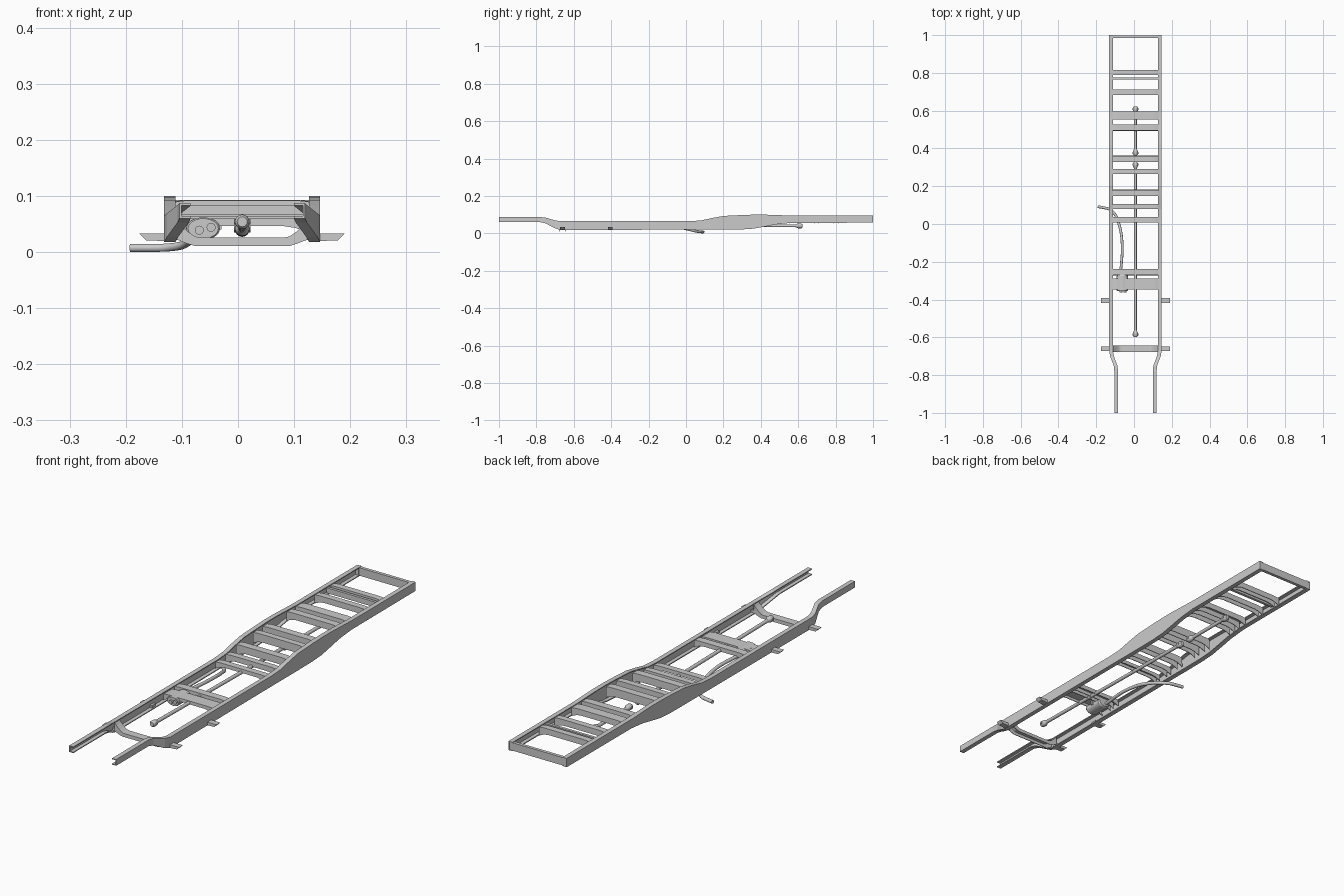
import bpy, bmesh, math
from mathutils import Vector

if "Cube" in bpy.data.objects:
    bpy.data.objects.remove(bpy.data.objects["Cube"])

CX = 0.0075   # centre line of the frame
IN = 0.121    # half distance between the rail inner faces


def finish(name, bm, smooth=False):
    bmesh.ops.recalc_face_normals(bm, faces=bm.faces)
    me = bpy.data.meshes.new(name)
    bm.to_mesh(me)
    bm.free()
    ob = bpy.data.objects.new(name, me)
    bpy.context.collection.objects.link(ob)
    if smooth:
        bpy.context.view_layer.objects.active = ob
        ob.select_set(True)
        bpy.ops.object.shade_smooth_by_angle(angle=math.radians(40))
        ob.select_set(False)
    return ob


def loft(name, rings, closed=True, smooth=False):
    bm = bmesh.new()
    rows = [[bm.verts.new(p) for p in r] for r in rings]
    n = len(rows[0])
    for a, b in zip(rows, rows[1:]):
        for i in range(n if closed else n - 1):
            j = (i + 1) % n
            bm.faces.new((a[i], a[j], b[j], b[i]))
    if closed:
        bm.faces.new(rows[0])
        bm.faces.new(rows[-1])
    return finish(name, bm, smooth)


def thicken(ob, t):
    m = ob.modifiers.new("thickness", 'SOLIDIFY')
    m.thickness = t
    m.offset = 0


def box(name, lo, hi):
    (x0, y0, z0), (x1, y1, z1) = lo, hi
    return loft(name, [[(x0, y, z0), (x1, y, z0), (x1, y, z1), (x0, y, z1)] for y in (y0, y1)])


def tube(name, path, rx, rz=None, sides=16):
    """Sweep an ellipse along a path; rx and rz may be one value or one per point."""
    pts = [Vector(p) for p in path]
    rs = rx if isinstance(rx, list) else [rx] * len(pts)
    k = (rz / rx) if rz else 1
    rings = []
    for i, p in enumerate(pts):
        d = pts[min(i + 1, len(pts) - 1)] - pts[max(i - 1, 0)]
        side = d.cross(Vector((0, 0, 1))).normalized()
        up = side.cross(d).normalized()
        rings.append([p + side * rs[i] * math.cos(a) + up * rs[i] * k * math.sin(a)
                      for a in (2 * math.pi * s / sides for s in range(sides))])
    return loft(name, rings, smooth=True)


# side rails: C channels open to the inside; stations are y, bottom, top, outer half width
stations = [(-1, .06, .087, .112), (-.78, .06, .087, .112), (-.75, .053, .084, .115),
            (-.70, .027, .069, .134), (-.67, .018, .065, .139), (.02, .02, .065, .139),
            (.08, .02, .069, .139), (.14, .02, .082, .139), (.20, .02, .093, .139),
            (.30, .021, .098, .139), (.36, .025, .100, .139), (.42, .036, .100, .139),
            (.48, .048, .098, .139), (.56, .056, .095, .139), (1, .057, .095, .139)]
W, T = 0.02, 0.004
for s, label in ((-1, "left"), (1, "right")):
    rings = []
    for y, b, t, xo in stations:
        sec = [(xo, b), (xo, t), (xo - W, t), (xo - W, t - T),
               (xo - T, t - T), (xo - T, b + T), (xo - W, b + T), (xo - W, b)]
        rings.append([(CX + s * x, y, z) for x, z in sec])
    loft(label + "_rail", rings)


# pressed crossmembers: upside-down channels following an x/bottom/top half profile
def crossmember(name, y0, y1, half):
    prof = [(-x, b, t) for x, b, t in reversed(half)] + half
    rings = [[(CX + x, y0, b), (CX + x, y0, t), (CX + x, y1, t), (CX + x, y1, b)]
             for x, b, t in prof]
    thicken(loft(name, rings, closed=False), 0.003)


def arched(name, y0, y1, b, t):
    crossmember(name, y0, y1, [(.075, b, t), (.095, b - .003, t), (.108, b - .008, t - .001),
                               (IN, b - .014, t - .003)])


for i, (y0, y1, b, t) in enumerate([
        (-.345, -.29, .046, .059), (-.27, -.24, .046, .063), (.01, .035, .046, .061),
        (.08, .105, .046, .067), (.15, .18, .052, .082), (.265, .29, .058, .091),
        (.33, .36, .058, .092), (.495, .525, .066, .092), (.555, .595, .068, .092),
        (.685, .71, .068, .092), (.79, .815, .068, .092)]):
    arched(f"crossmember_{i + 1}", y0, y1, b, t)
box("thin_crossmember", (CX - IN, .764, .068), (CX + IN, .776, .091))

# dropped front crossmember
crossmember("front_crossmember", -.677, -.645,
            [(.075, .011, .025), (.085, .011, .027), (.098, .015, .036), (.113, .021, .050),
             (IN, .022, .060)])

# rear end beam with corner blocks
box("rear_beam", (CX - IN, .985, .059), (CX + IN, .999, .093))
for s, label in ((-1, "left"), (1, "right")):
    xs = sorted((CX + s * .120, CX + s * .137))
    box(label + "_rear_cap", (xs[0], .982, .059), (xs[1], .999, .093))

# outrigger mounts on both sides
for s, side in ((-1, "left"), (1, "right")):
    for y, place in ((-.66, "front"), (-.405, "middle")):
        sec = [(.125, .019), (.171, .021), (.183, .033), (.125, .033)]
        loft(f"{place}_{side}_mount",
             [[(CX + s * x, yy, z) for x, z in sec] for yy in (y - .0125, y + .0125)])


# two-piece drive shaft with joints at the ends
def shaft(name, y0, z0, y1, z1):
    tube(name, [(CX, y0, z0), (CX, y1, z1)], .0075)
    for y, z, d, tag in ((y0, z0, 1, "front"), (y1, z1, -1, "rear")):
        ys = [y - d * .002, y + d * .004, y + d * .020, y + d * .026, y + d * .034]
        tube(f"{name}_{tag}_yoke", [(CX, q, z) for q in ys], [.009, .013, .013, .010, .0075])
        tube(f"{name}_{tag}_pin", [(CX - .015, y + d * .011, z), (CX + .015, y + d * .011, z)],
             .005, sides=10)


shaft("front_shaft", -.595, .054, .325, .042)
shaft("rear_shaft", .365, .041, .62, .040)

# oval muffler with rounded rims and inlet stubs
ys = [-.355, -.352, -.275, -.268]
tube("muffler", [(-.062, y, .042) for y in ys], [.027, .030, .030, .024], None, 24).scale.z = 1
muf = bpy.data.objects["muffler"]
for v in muf.data.vertices:
    v.co.z = .042 + (v.co.z - .042) * .66
for x, z, n in ((-.069, .039, "left"), (-.048, .044, "right")):
    tube(n + "_inlet", [(x, -.362, z), (x, -.35, z)], .008)
box("muffler_hanger", (-.095, -.318, .040), (-.029, -.306, .060))

# bent tail pipe running back and out under the left rail
ctrl = [(-.074, -.28, .042), (-.066, -.20, .042), (-.062, -.13, .040), (-.068, -.05, .033),
        (-.083, .01, .022), (-.100, .05, .012), (-.128, .077, .008), (-.160, .086, .0075),
        (-.192, .092, .0075)]
P = [Vector(c) for c in ctrl]
P = [2 * P[0] - P[1]] + P + [2 * P[-1] - P[-2]]
path = []
for i in range(1, len(P) - 2):
    a, b, c, d = P[i - 1:i + 3]
    for k in range(4):
        t = k / 4
        path.append(0.5 * (2 * b + (c - a) * t + (2 * a - 5 * b + 4 * c - d) * t * t
                           + (3 * b - a - 3 * c + d) * t ** 3))
path.append(P[-2])
tube("tail_pipe", path, .0072, sides=14)
